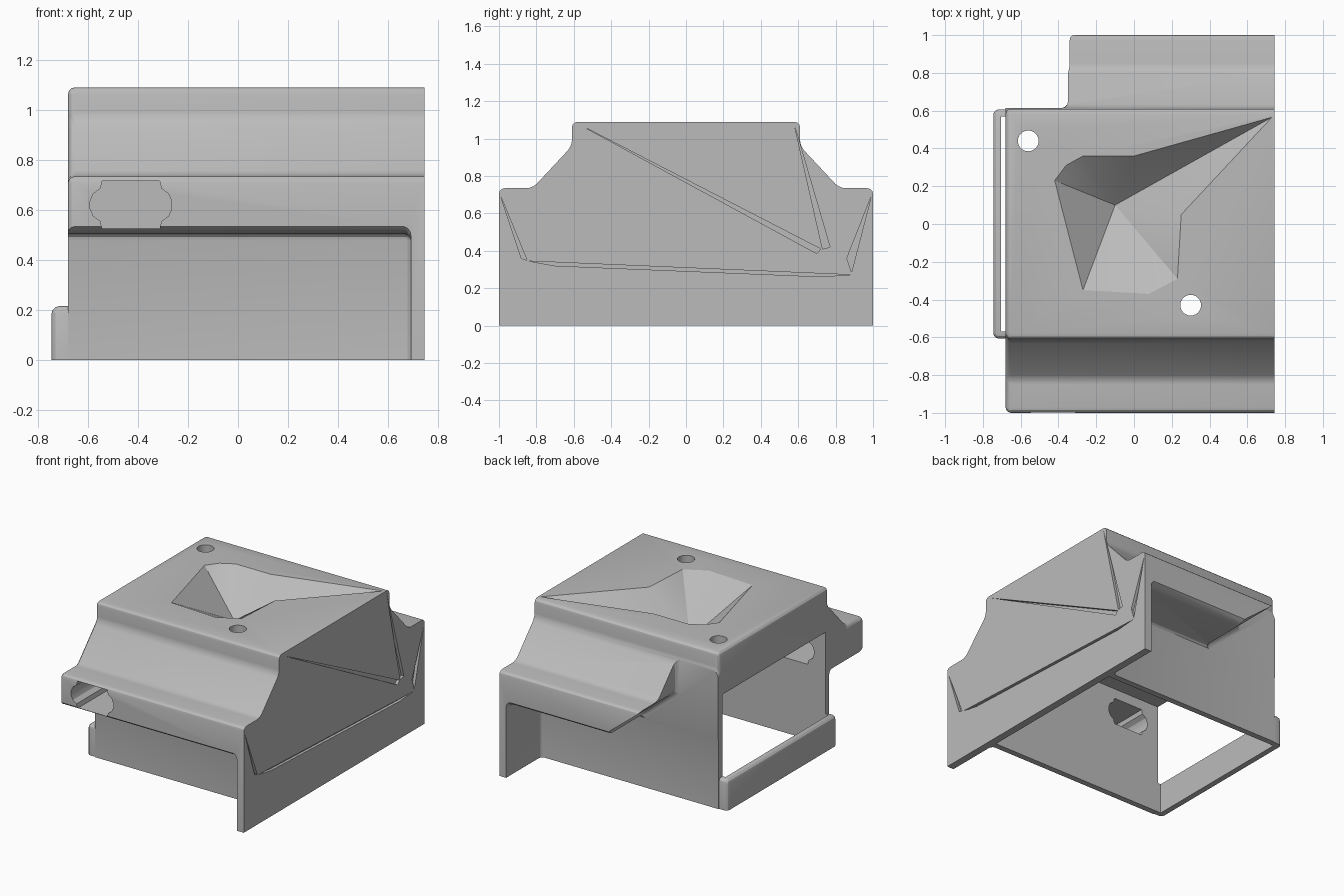
import bpy, bmesh, math

cube = bpy.data.objects.get("Cube")
if cube:
    bpy.data.objects.remove(cube)

metal = bpy.data.materials.new("grey_sheet_metal")
metal.use_nodes = True
GREY = (0.5, 0.5, 0.5, 1)
metal.diffuse_color = GREY
metal.node_tree.nodes["Principled BSDF"].inputs["Base Color"].default_value = GREY


def solid(name, low, high):
    """Closed solid between two matching rings of points; a single low point makes a cone."""
    bm = bmesh.new()
    a = [bm.verts.new(p) for p in low]
    b = [bm.verts.new(p) for p in high]
    bm.faces.new(b)
    if len(a) > 1:
        bm.faces.new(a)
    for i in range(len(b)):
        j = (i + 1) % len(b)
        if len(a) > 1:
            bm.faces.new((a[i], a[j], b[j], b[i]))
        else:
            bm.faces.new((a[0], b[j], b[i]))
    bmesh.ops.recalc_face_normals(bm, faces=bm.faces)
    mesh = bpy.data.meshes.new(name)
    bm.to_mesh(mesh)
    bm.free()
    mesh.materials.append(metal)
    ob = bpy.data.objects.new(name, mesh)
    bpy.context.scene.collection.objects.link(ob)
    return ob


def prism(name, axis, outline, lo, hi):
    """Extrude a 2D outline along an axis; the outline uses the other two axes in order."""
    k = "xyz".index(axis)
    ends = [[tuple(p[:k]) + (d,) + tuple(p[k:]) for p in outline] for d in (lo, hi)]
    return solid(name, *ends)


def box(name, x0, x1, y0, y1, z0, z1):
    return prism(name, "z", [(x0, y0), (x1, y0), (x1, y1), (x0, y1)], z0, z1)


def evaluated(ob):
    deps = bpy.context.evaluated_depsgraph_get()
    return bpy.data.meshes.new_from_object(ob.evaluated_get(deps))


def rounded(ob, width=0.03):
    mod = ob.modifiers.new("bends", "BEVEL")
    mod.width, mod.segments = width, 3
    mod.limit_method, mod.angle_limit = "ANGLE", math.radians(30)
    mesh = evaluated(ob)
    ob.modifiers.clear()
    ob.data = mesh
    return ob


def combine(ob, tool, operation="DIFFERENCE"):
    mod = ob.modifiers.new("combine", "BOOLEAN")
    mod.operation, mod.object = operation, tool
    for solver in ("EXACT", "MANIFOLD"):
        mod.solver = solver
        mesh = evaluated(ob)
        if mesh.polygons:
            break
    ob.modifiers.clear()
    ob.data = mesh
    bpy.data.objects.remove(tool)


W = 0.612         # half width of the central box
SHELF = 0.505     # underside of the shoulders
INNER = 0.692     # inner face of the end flange
END = 0.745       # outer face of the end flange

# Full silhouette, built overlong at the bottom and end so those edges stay sharp
half = [(1, -0.3), (1, 0.735), (0.82, 0.735), (0.61, 0.96), (0.61, 1.09)]
cover = rounded(prism("bracket_cover", "x", half + [(-y, z) for y, z in reversed(half)], -0.68, 1))

# Space below each shoulder, rolling over its lower edge and leaving the end flange
for side in (-1, 1):
    space = [(W, -0.5), (W, SHELF), (0.97, SHELF), (1.01, 0.545), (1.3, 0.545), (1.3, -0.5)]
    combine(cover, rounded(prism("shoulder_space", "x", [(side * y, z) for y, z in space], -1, INNER)))

# Rear shoulder stops short, with a slanted lower corner
rear = [(-1, 0.3), (-0.09, 0.3), (-0.09, 0.525), (-0.35, 0.735), (-0.35, 1), (-1, 1)]
combine(cover, rounded(prism("rear_trim", "y", rear, W + 0.003, 1.3)))

# Low side lip
combine(cover, rounded(box("side_lip", -0.745, -0.5, -0.607, 0.607, -0.25, 0.215)), "UNION")

# Trim to the floor and to the end plane
combine(cover, box("floor_trim", -2, 2, -2, 2, -1, 0))
combine(cover, box("end_trim", END, 2, -2, 2, -1, 2))

# Hollow interior, open below and through the side above the lip
hollow = [(-0.705, -0.2), (INNER, -0.2), (INNER, 0.785), (-0.9, 0.785), (-0.9, 0.25), (-0.705, 0.25)]
combine(cover, prism("hollow", "y", hollow, -0.57, 0.57))

# Faceted funnel in the top, its sides continued a little above the surface
apex = (-0.1, 0.1, 0.84)
rim = [(-0.42, 0.23), (-0.36, 0.31), (-0.27, 0.36), (0, 0.36), (0.73, 0.565), (0.25, 0.05),
       (0.23, -0.29), (0.08, -0.37), (-0.27, -0.35)]
GROW = 1.02
mouth = [(apex[0] + (x - apex[0]) * GROW, apex[1] + (y - apex[1]) * GROW, apex[2] + 0.25 * GROW) for x, y in rim]
combine(cover, solid("funnel", [apex], mouth))

# Two round screw holes
for x, y in [(-0.56, 0.44), (0.3, -0.43)]:
    ring = [(x + 0.055 * math.cos(a * math.tau / 24), y + 0.055 * math.sin(a * math.tau / 24)) for a in range(24)]
    combine(cover, prism("screw_hole", "z", ring, 0.7, 1.3))

# Socket opening through the front shoulder
right = [(0.115, 0.095), (0.122, 0.065), (0.15, 0.045), (0.163, 0.015),
         (0.163, -0.015), (0.15, -0.045), (0.122, -0.065), (0.115, -0.095)]
shape = right + [(-x, z) for x, z in reversed(right)]
combine(cover, prism("socket", "y", [(x - 0.428, z + 0.62) for x, z in shape], -1.2, -0.5))

# Shallow creases in the end flange
for crease in ([(-0.84, 0.345), (0.88, 0.272), (0.72, 0.262), (-0.7, 0.32)],
               [(-0.56, 1.07), (0.72, 0.41), (0.70, 0.385)],
               [(0.58, 1.07), (0.77, 0.42), (0.73, 0.41)],
               [(-0.99, 0.69), (-0.85, 0.35), (-0.88, 0.36)],
               [(0.99, 0.69), (0.885, 0.285), (0.86, 0.36)]):
    combine(cover, prism("crease", "x", crease, END - 0.02, 1))

# Smooth bends with sharp cut edges
bpy.ops.object.select_all(action="DESELECT")
cover.select_set(True)
bpy.context.view_layer.objects.active = cover
bpy.ops.object.shade_smooth_by_angle(angle=math.radians(25))
